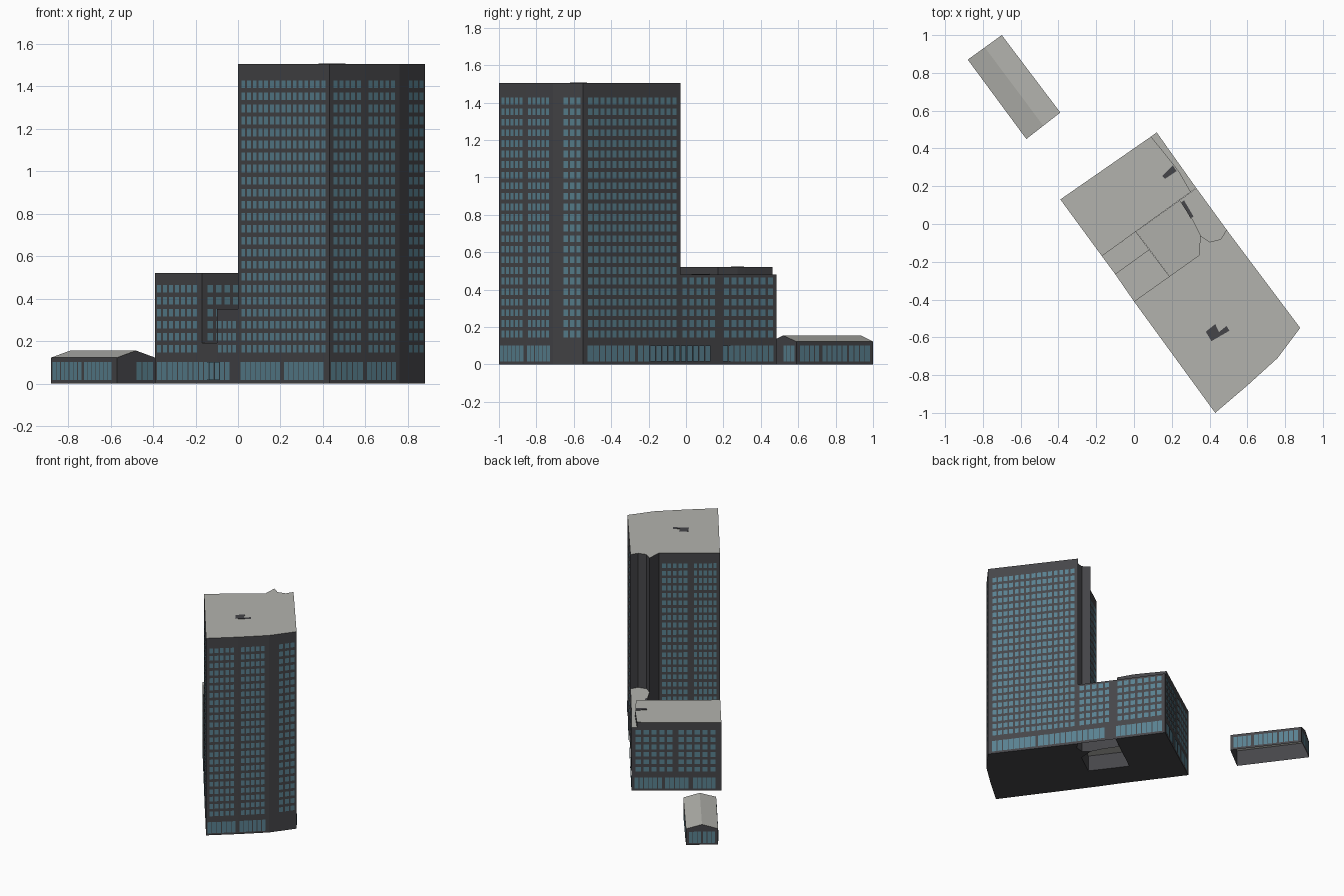
import bpy, bmesh
from mathutils import Vector

if "Cube" in bpy.data.objects:
    bpy.data.objects.remove(bpy.data.objects["Cube"])


def material(name, rgb):
    m = bpy.data.materials.new(name)
    m.diffuse_color = (*rgb, 1)
    m.use_nodes = True
    m.node_tree.nodes["Principled BSDF"].inputs["Base Color"].default_value = m.diffuse_color
    return m


WALL = material("wall_dark", (0.06, 0.06, 0.066))
ROOF = material("roof_grey", (0.45, 0.45, 0.42))
GLASS = material("glass_blue", (0.10, 0.22, 0.28))


def make_object(name, bm, mats):
    me = bpy.data.meshes.new(name)
    bm.to_mesh(me)
    bm.free()
    for m in mats:
        me.materials.append(m)
    ob = bpy.data.objects.new(name, me)
    bpy.context.collection.objects.link(ob)
    return ob


def block(name, pts, top, bottom=0.0, floor=True):
    """Upright prism on a counter-clockwise footprint; top may be one height or one per corner."""
    n = len(pts)
    tops = top if isinstance(top, (list, tuple)) else [top] * n
    bm = bmesh.new()
    lo = [bm.verts.new((x, y, bottom)) for x, y in pts]
    hi = [bm.verts.new((x, y, z)) for (x, y), z in zip(pts, tops)]
    for i in range(n):
        j = (i + 1) % n
        bm.faces.new((lo[i], lo[j], hi[j], hi[i]))
    bm.faces.new(hi).material_index = 1
    if floor:
        bm.faces.new(lo[::-1])
    return make_object(name, bm, (WALL, ROOF))


def panes(bm, p, q, groups, zs, height, fill=0.68):
    """Glass panes on the wall p->q; groups are (start, end, count) as fractions of its length."""
    p, q = Vector((*p, 0)), Vector((*q, 0))
    d = q - p
    out = Vector((d.y, -d.x, 0)).normalized() * 0.002
    for a, b, n in groups:
        step = (b - a) / n
        for i in range(n):
            s = a + step * (i + (1 - fill) / 2)
            for z in zs:
                corners = ((s, z - height / 2), (s + step * fill, z - height / 2),
                           (s + step * fill, z + height / 2), (s, z + height / 2))
                bm.faces.new([bm.verts.new(p + d * t + out + Vector((0, 0, h))) for t, h in corners])


# Main plan corners
A, B, C, D = (-0.39, 0.13), (0.12, 0.485), (0.88, -0.55), (0.43, -1.0)
F1, F2 = (0.60, -0.855), (0.76, -0.71)
L2, M, T0 = (-0.17, -0.17), (-0.10, -0.265), (0.0, -0.41)
R, R2, B2 = (0.33, 0.19), (0.30, 0.17), (0.09, 0.463)
T1, T2, T3, T4, T5 = (0.345, -0.165), (0.35, -0.06), (0.40, -0.095), (0.46, -0.08), (0.49, -0.03)

# Masses of the tower complex
block("tower", [T0, D, F1, F2, C, T5, T4, T3, T2, T1], 1.505)
block("low_wing", [A, L2, R2, (0.24, 0.275), (0.21, 0.315), B2], 0.52)
block("wing_edge_strip", [R2, R, B, B2, (0.21, 0.315), (0.24, 0.275)], 0.48)
block("side_connector", [(0.24, 0.125), (0.31, 0.02), T2, T3, T4, T5, R], 0.48, floor=False)
block("podium_low", [L2, M, (0.08, -0.135), (0.01, -0.04)], 0.19)
block("podium_high", [M, T0, (0.19, -0.28), (0.08, -0.135)], 0.35)
block("atrium", [(0.01, -0.04), (0.19, -0.28), T1, T2, (0.31, 0.02), (0.24, 0.125)],
      [0.12, 0.12, 0.15, 0.16, 0.16, 0.16], floor=False)

# Dark rooftop hatches
block("tower_roof_hatch", [(0.38, -0.57), (0.41, -0.62), (0.505, -0.565), (0.49, -0.54),
                           (0.45, -0.572), (0.43, -0.53)], 1.507, 1.50).data.materials[1] = WALL
block("wing_roof_hatch", [(0.15, 0.255), (0.165, 0.24), (0.225, 0.28), (0.205, 0.31)],
      0.523, 0.515).data.materials[1] = WALL
block("connector_roof_hatch", [(0.25, 0.115), (0.30, 0.03), (0.315, 0.04), (0.265, 0.125)],
      0.483, 0.475).data.materials[1] = WALL

# Upper floor windows
rows = [0.163 + 0.0566 * i for i in range(23)]
low = rows[:6]
H = 0.036
bm = bmesh.new()
panes(bm, T0, D, [(0.03, 0.97, 15)], rows, H)
panes(bm, D, F1, [(0.08, 0.90, 5)], rows, H)
panes(bm, F1, F2, [(0.06, 0.88, 5)], rows, H)
panes(bm, F2, C, [(0.32, 0.96, 3)], rows, H)
panes(bm, C, T5, [(0.04, 0.97, 15)], rows, H)
panes(bm, T1, T0, [(0.04, 0.48, 5), (0.56, 0.96, 5)], rows, H)
make_object("tower_windows", bm, (GLASS,))

bm = bmesh.new()
panes(bm, A, L2, [(0.03, 0.92, 7)], low, H)
panes(bm, T5, R, [(0.02, 0.86, 5)], low, H)
panes(bm, R, B, [(0.02, 0.95, 7)], low, H)
panes(bm, B, A, [(0.03, 0.47, 5), (0.51, 0.95, 5)], low, H)
panes(bm, L2, R2, [(0.04, 0.80, 9)], low[1:], H)
panes(bm, M, T0, [(0.05, 0.95, 4)], rows[:3], H)
make_object("wing_windows", bm, (GLASS,))

# Tall ground floor glazing
ground = [0.058]
G = 0.085
bm = bmesh.new()
panes(bm, A, D, [(0.01, 0.43, 14), (0.49, 0.72, 8), (0.74, 0.97, 8)], ground, G, 0.85)
panes(bm, D, F1, [(0.03, 0.93, 6)], ground, G, 0.85)
panes(bm, F1, F2, [(0.03, 0.90, 6)], ground, G, 0.85)
panes(bm, C, B, [(0.02, 0.27, 8), (0.28, 0.66, 12), (0.72, 0.985, 9)], ground, G, 0.85)
panes(bm, B, A, [(0.03, 0.34, 6), (0.37, 0.64, 5), (0.68, 0.94, 5)], ground, G, 0.85)
make_object("ground_floor_glazing", bm, (GLASS,))

# Gabled outbuilding, open underneath
W, S, E, N = (-0.88, 0.87), (-0.57, 0.45), (-0.39, 0.59), (-0.70, 1.0)
bm = bmesh.new()
lo = [bm.verts.new((*c, 0)) for c in (W, S, E, N)]
hi = [bm.verts.new((*c, 0.122)) for c in (W, S, E, N)]
r0 = bm.verts.new(((W[0] + N[0]) / 2, (W[1] + N[1]) / 2, 0.155))
r1 = bm.verts.new(((S[0] + E[0]) / 2, (S[1] + E[1]) / 2, 0.155))
bm.faces.new((lo[0], lo[1], hi[1], hi[0]))
bm.faces.new((lo[2], lo[3], hi[3], hi[2]))
bm.faces.new((lo[1], lo[2], hi[2], r1, hi[1]))
bm.faces.new((lo[3], lo[0], hi[0], r0, hi[3]))
bm.faces.new((hi[0], hi[1], r1, r0)).material_index = 1
bm.faces.new((hi[2], hi[3], r0, r1)).material_index = 1
make_object("outbuilding", bm, (WALL, ROOF))

bm = bmesh.new()
panes(bm, W, S, [(0.02, 0.47, 7), (0.50, 0.93, 7)], ground, G, 0.85)
panes(bm, S, E, [(0.50, 0.95, 3)], ground, G, 0.85)
panes(bm, E, N, [(0.04, 0.30, 4), (0.33, 0.66, 5), (0.68, 0.96, 4)], ground, G, 0.85)
panes(bm, N, W, [(0.08, 0.48, 3), (0.52, 0.92, 3)], ground, G, 0.85)
make_object("outbuilding_glazing", bm, (GLASS,))
